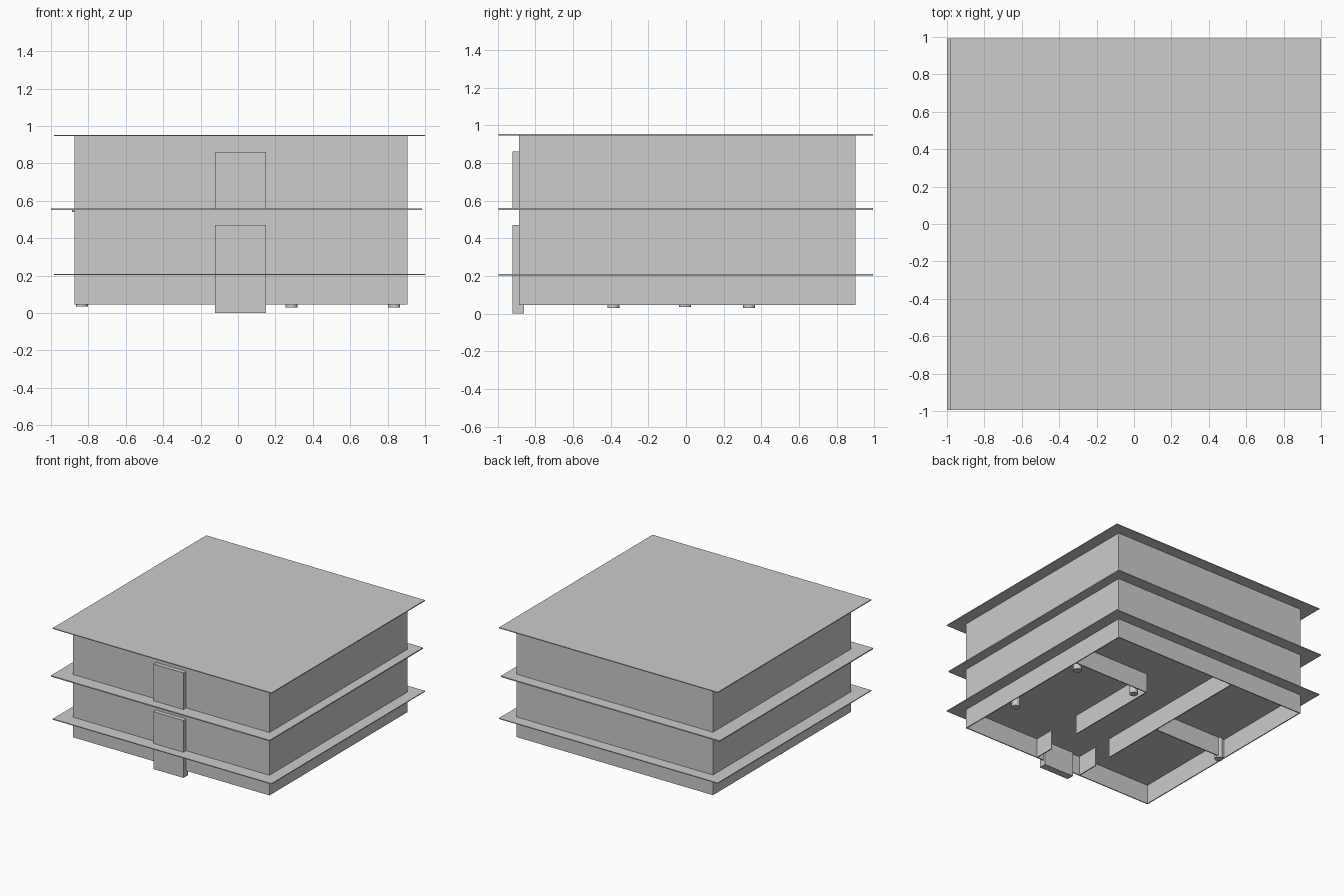
import bpy

if "Cube" in bpy.data.objects:
    bpy.data.objects.remove(bpy.data.objects["Cube"])

grey = bpy.data.materials.new("plain_grey")
grey.diffuse_color = (0.604, 0.604, 0.604, 1)
grey.use_nodes = True
grey.node_tree.nodes["Principled BSDF"].inputs["Base Color"].default_value = grey.diffuse_color


def box(name, x0, x1, y0, y1, z0, z1):
    bpy.ops.mesh.primitive_cube_add(size=1, location=((x0 + x1) / 2, (y0 + y1) / 2, (z0 + z1) / 2))
    ob = bpy.context.object
    ob.name = name
    ob.scale = (x1 - x0, y1 - y0, z1 - z0)
    bpy.ops.object.transform_apply(location=False, rotation=False, scale=True)
    ob.data.materials.append(grey)
    return ob


def column(name, x, y, z0, z1, r=0.032):
    bpy.ops.mesh.primitive_cylinder_add(vertices=32, radius=r, depth=z1 - z0,
                                        location=(x, y, (z0 + z1) / 2))
    ob = bpy.context.object
    ob.name = name
    ob.data.materials.append(grey)
    bpy.ops.object.shade_smooth_by_angle()


# Outer walls, open underneath
X0, X1, Y0, Y1 = -0.875, 0.905, -0.885, 0.90
BASE, FLOOR, MIDDLE, ROOF = 0.045, 0.203, 0.551, 0.946
T = 0.008
box("left_wall", X0, X0 + T, Y0, Y1, BASE, ROOF)
box("right_wall", X1 - T, X1, Y0, Y1, BASE, ROOF)
box("front_wall", X0 + T, X1 - T, Y0, Y0 + T, BASE, ROOF)
box("back_wall", X0 + T, X1 - T, Y1 - T, Y1, BASE, ROOF)

# Overhanging slabs, the middle one shifted sideways
box("lower_slab", -0.983, 1.0, -0.995, 0.993, FLOOR, FLOOR + 0.007)
box("middle_slab", -1.0, 0.983, -0.995, 0.993, MIDDLE, MIDDLE + 0.009)
box("roof_slab", -0.983, 1.0, -0.995, 0.993, ROOF, ROOF + 0.007)

# Partition walls with door gaps along the central hall
partitions = [
    (0.207, 0.215, -0.42, 0.40),
    (0.207, 0.215, Y0 + T, -0.71),
    (0.215, X1 - T, 0.392, 0.40),
    (-0.208, -0.20, -0.53, Y1 - T),
    (-0.208, -0.20, Y0 + T, -0.69),
    (X0 + T, -0.208, 0.01, 0.018),
]
for i, (a, b, c, d) in enumerate(partitions):
    box(f"partition_{i + 1}", a, b, c, d, BASE, FLOOR)

# Door blocks on the front
box("entrance_door", -0.123, 0.15, -0.92, -0.86, 0.0, 0.47)
box("balcony_door", -0.123, 0.15, -0.92, -0.86, MIDDLE, 0.86)

# Round columns under the lower floor
for i, (x, y, z) in enumerate([(0.835, 0.335, 0.03), (0.285, 0.335, 0.03),
                               (0.835, -0.385, 0.03), (-0.835, -0.005, 0.035)]):
    column(f"column_{i + 1}", x, y, z, FLOOR)

# Small stub peeking out under the middle slab
column("column_stub", -0.855, -0.005, 0.54, MIDDLE)
